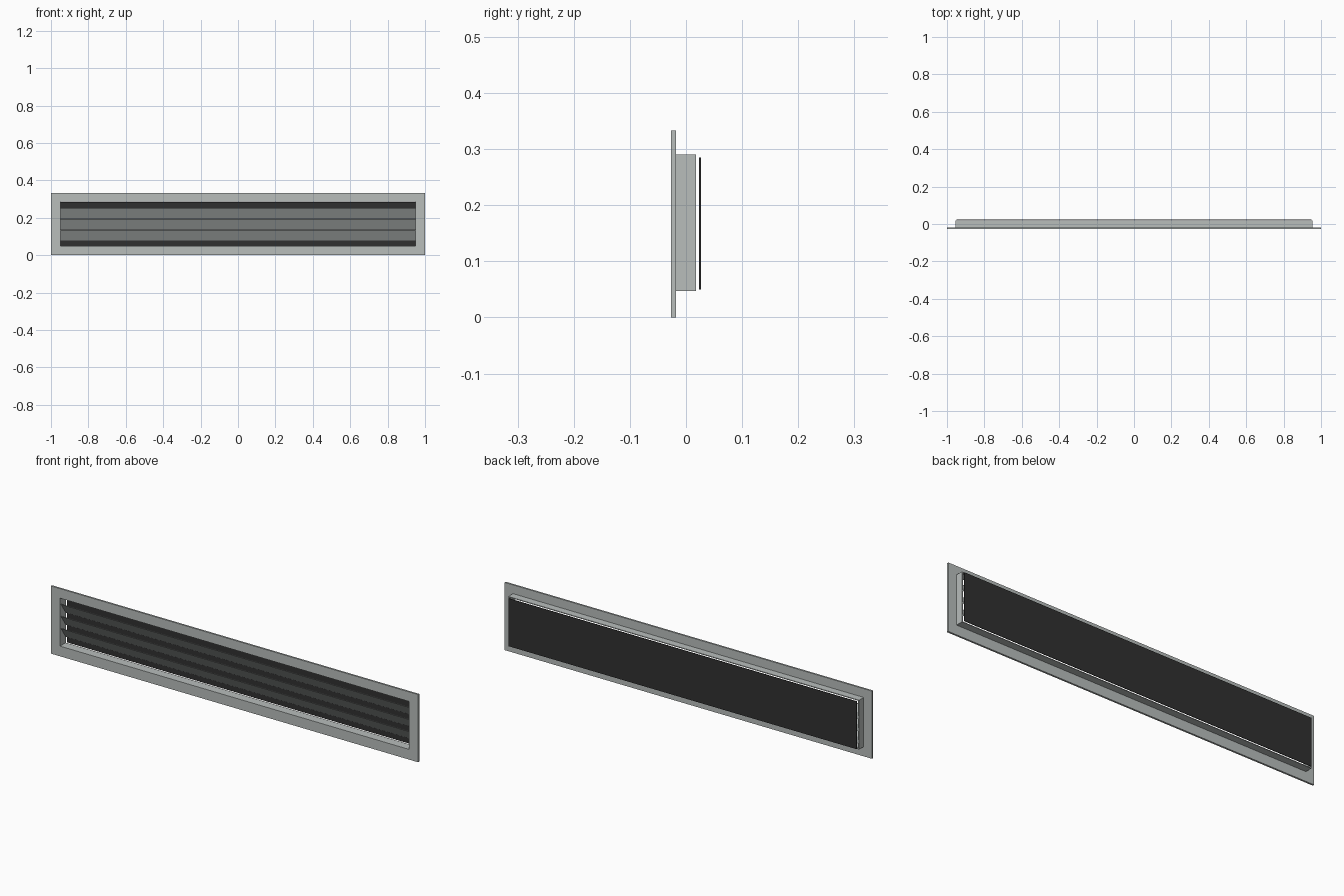
import bpy, bmesh

if "Cube" in bpy.data.objects:
    bpy.data.objects.remove(bpy.data.objects["Cube"])

def mat(name, rgb):
    m = bpy.data.materials.new(name)
    m.diffuse_color = (*rgb, 1)
    m.use_nodes = True
    m.node_tree.nodes["Principled BSDF"].inputs["Base Color"].default_value = m.diffuse_color
    return m

GREY = mat("painted metal grey", (0.48, 0.51, 0.50))
DARK = mat("dark backing", (0.03, 0.03, 0.03))

def finish(bm, name, material):
    bmesh.ops.recalc_face_normals(bm, faces=bm.faces)
    me = bpy.data.meshes.new(name)
    bm.to_mesh(me)
    bm.free()
    me.materials.append(material)
    ob = bpy.data.objects.new(name, me)
    bpy.context.collection.objects.link(ob)
    return ob

def ring(name, outer, inner, y0, y1):
    """Rectangular ring; outer and inner are (half width, z low, z high)."""
    bm = bmesh.new()
    loops = []
    for (w, a, b), y in ((outer, y0), (outer, y1), (inner, y1), (inner, y0)):
        loops.append([bm.verts.new((x, y, z)) for x, z in ((-w, a), (w, a), (w, b), (-w, b))])
    for i in range(4):
        p, q = loops[i], loops[(i + 1) % 4]
        for j in range(4):
            k = (j + 1) % 4
            bm.faces.new((p[j], p[k], q[k], q[j]))
    return finish(bm, name, GREY)

def extruded(name, profile, half, material):
    """Closed y-z profile extruded along x."""
    bm = bmesh.new()
    f = bm.faces.new([bm.verts.new((-half, y, z)) for y, z in profile])
    geo = bmesh.ops.extrude_face_region(bm, geom=[f])["geom"]
    bmesh.ops.translate(bm, vec=(2 * half, 0, 0),
                        verts=[v for v in geo if isinstance(v, bmesh.types.BMVert)])
    return finish(bm, name, material)

# Front flange and the collar behind it
ring("front_flange", (1, 0, 0.333), (0.95, 0.05, 0.286), -0.027, -0.018)
ring("collar", (0.955, 0.047, 0.29), (0.95, 0.05, 0.286), -0.018, 0.018)

# Three slats, leaning with the top edge forward
for i in range(3):
    zc = 0.106 + 0.0595 * i
    t = 0.004
    extruded(f"slat_{i + 1}",
             [(-0.020, zc + 0.028), (-0.020 + t, zc + 0.028),
              (0.018, zc - 0.028 + t), (0.018, zc - 0.028)], 0.95, GREY)

# Thin dark backing panel
extruded("backing_panel", [(0.0235, 0.05), (0.0265, 0.05), (0.0265, 0.285), (0.0235, 0.285)],
         0.948, DARK)
